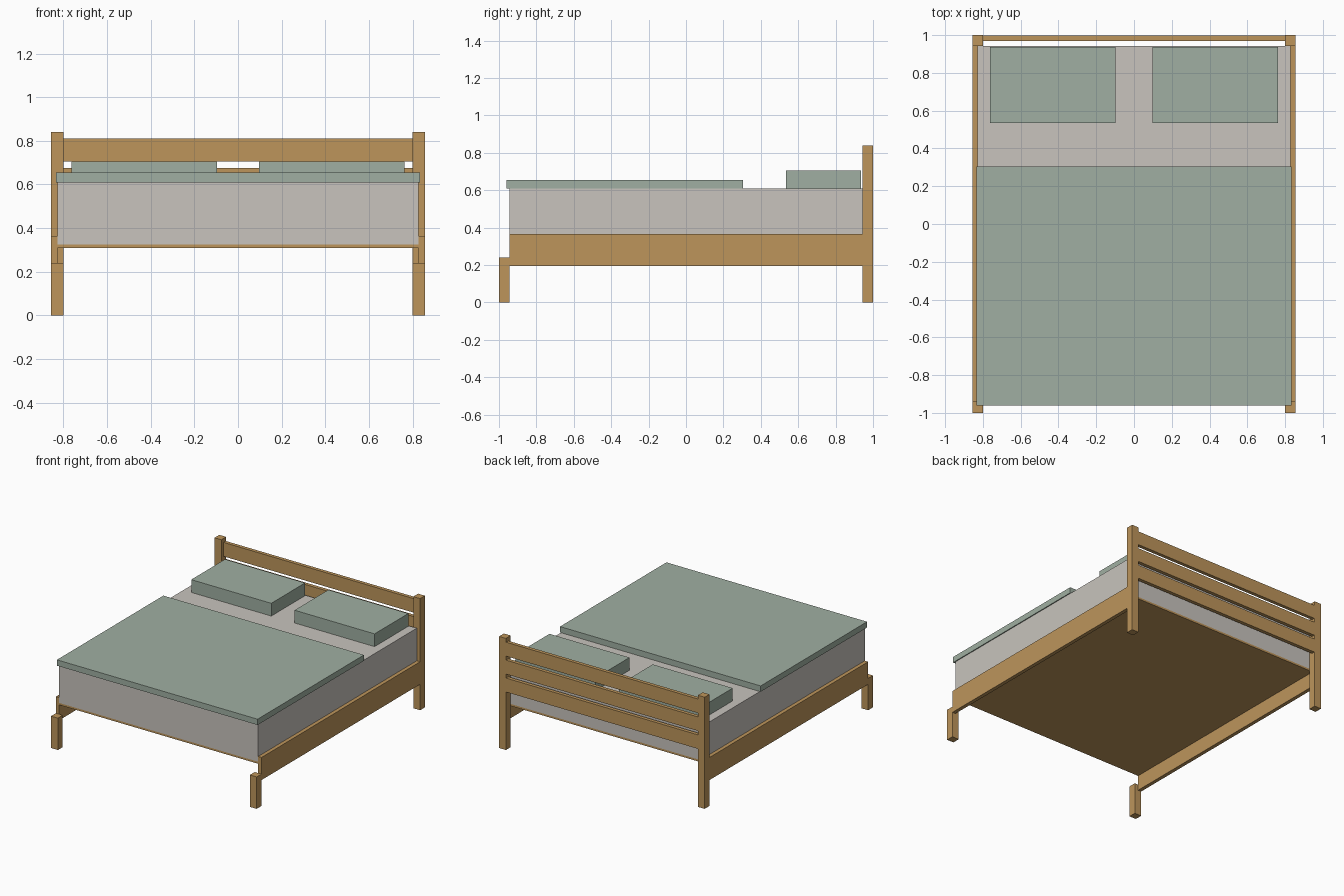
import bpy

cube = bpy.data.objects.get("Cube")
if cube:
    bpy.data.objects.remove(cube, do_unlink=True)


def make_material(name, rgb):
    mat = bpy.data.materials.new(name)
    mat.use_nodes = True
    colour = (*rgb, 1.0)
    mat.diffuse_color = colour
    mat.node_tree.nodes["Principled BSDF"].inputs["Base Color"].default_value = colour
    return mat


wood = make_material("oak_wood", (0.51, 0.30, 0.105))
linen = make_material("pale_linen", (0.58, 0.55, 0.51))
sage = make_material("sage_fabric", (0.35, 0.43, 0.36))


def box(name, xs, ys, zs, mat):
    """Sharp box between the given limits on each axis."""
    limits = (xs, ys, zs)
    bpy.ops.mesh.primitive_cube_add(size=1, location=[(a + b) / 2 for a, b in limits])
    obj = bpy.context.object
    obj.name = name
    obj.scale = [b - a for a, b in limits]
    bpy.ops.object.transform_apply(location=False, rotation=False, scale=True)
    obj.data.materials.append(mat)
    return obj


HALF_W = 0.856      # outer half width of the frame
POST = 0.057        # post thickness
RAIL = 0.028        # side rail thickness
INNER = 1 - POST    # y of the inner post faces
BED_X = HALF_W - RAIL
DECK_Z, BED_Z, BED_TOP = 0.31, 0.325, 0.61


def pair(name, x_in, x_out, ys, zs, mat):
    """One box on each side of the bed."""
    box("left_" + name, (x_in, x_out), ys, zs, mat)
    box("right_" + name, (-x_out, -x_in), ys, zs, mat)


# Posts and side rails
pair("head_post", HALF_W - POST, HALF_W, (INNER, 1), (0, 0.84), wood)
pair("foot_post", HALF_W - POST, HALF_W, (-1, -INNER), (0, 0.24), wood)
pair("side_rail", BED_X, HALF_W, (-INNER, INNER), (0.195, 0.365), wood)

# Three headboard slats with narrow gaps
for i, label in enumerate(("top", "middle", "bottom")):
    top = 0.81 - i * 0.135
    box(label + "_headboard_slat", (POST - HALF_W, HALF_W - POST),
        (0.97, 0.997), (top - 0.105, top), wood)

# Deck and mattress
box("bed_deck", (-BED_X, BED_X), (-INNER, INNER), (DECK_Z, BED_Z), wood)
box("mattress", (-BED_X, BED_X), (-INNER, INNER), (BED_Z, BED_TOP), linen)

# Bedding
box("blanket", (-0.835, 0.835), (-0.96, 0.305), (BED_TOP, 0.654), sage)
pair("pillow", 0.097, 0.763, (0.534, 0.936), (BED_TOP, 0.706), sage)
